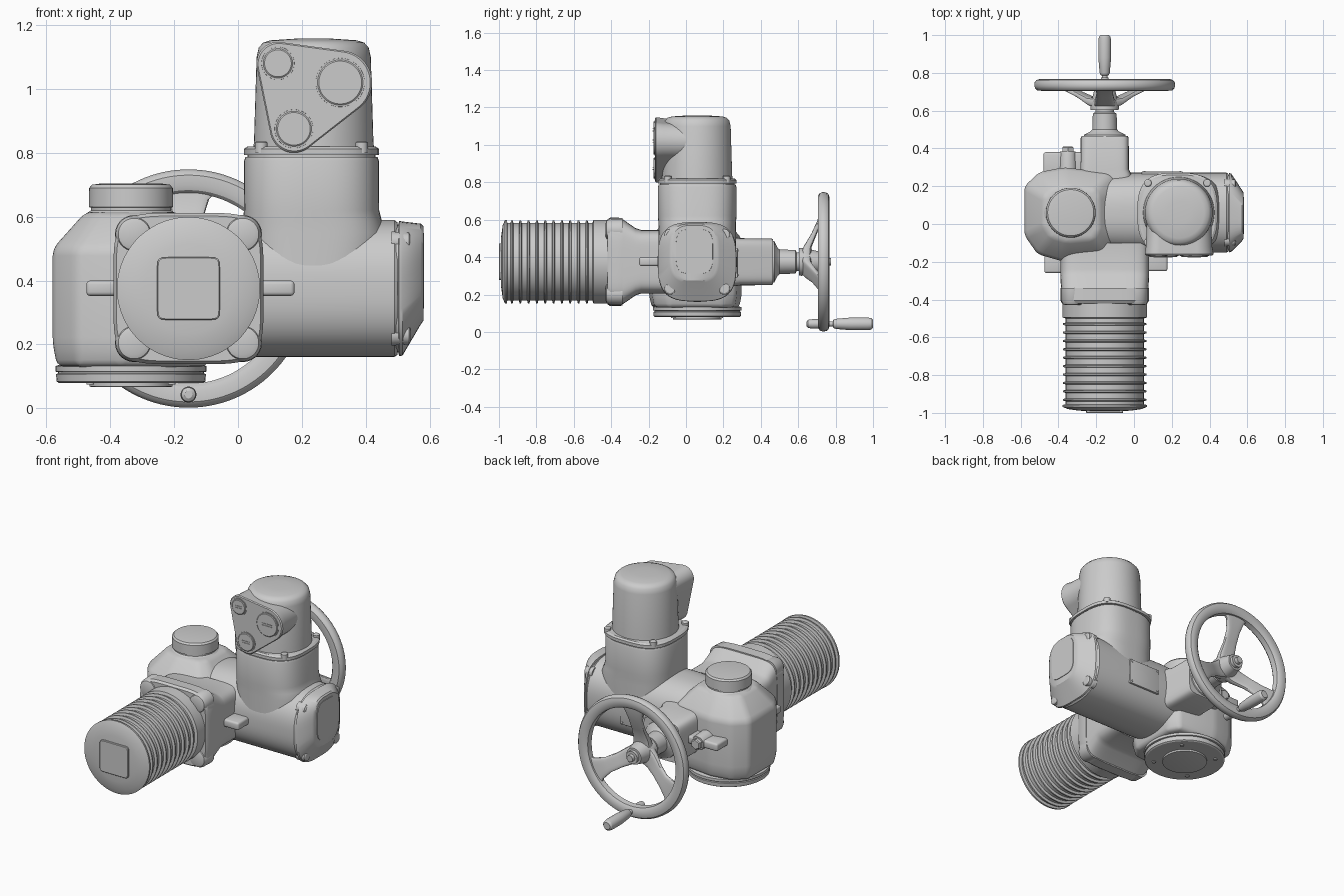
import bpy, bmesh
from math import sin, cos, pi, radians, copysign
from mathutils import Vector, Matrix
from mathutils.geometry import convex_hull_2d

if "Cube" in bpy.data.objects:
    bpy.data.objects.remove(bpy.data.objects["Cube"])


def place(axis, p, u, v):
    return {'x': (p, u, v), 'y': (u, p, v), 'z': (u, v, p)}[axis]


def oval(cu, cv, ru, rv, n=2, seg=64):
    """Superellipse outline: n=2 round, larger n squarer."""
    f = lambda t: copysign(abs(t) ** (2 / n), t)
    return [(cu + ru * f(cos((i + .5) * 2 * pi / seg)),
             cv + rv * f(sin((i + .5) * 2 * pi / seg))) for i in range(seg)]


def loft(name, rings, bevel=0, closed=False):
    """Skin equal-length rings of 3D points, capping both ends."""
    bm = bmesh.new()
    vs = [[bm.verts.new(p) for p in r] for r in rings]
    n = len(vs[0])
    pairs = list(zip(vs, vs[1:])) + ([(vs[-1], vs[0])] if closed else [])
    for a, b in pairs:
        for i in range(n):
            j = (i + 1) % n
            bm.faces.new((a[i], a[j], b[j], b[i]))
    if not closed:
        bm.faces.new(vs[0])
        bm.faces.new(vs[-1])
    if bevel:
        bmesh.ops.bevel(bm, geom=bm.edges[:], offset=bevel, segments=3,
                        profile=.5, affect='EDGES', clamp_overlap=True)
    bmesh.ops.recalc_face_normals(bm, faces=bm.faces[:])
    me = bpy.data.meshes.new(name)
    bm.to_mesh(me)
    bm.free()
    ob = bpy.data.objects.new(name, me)
    bpy.context.collection.objects.link(ob)
    return ob


def sections(name, axis, secs, n=2, seg=64):
    """secs: (position, cu, cv, ru, rv)"""
    return loft(name, [[place(axis, s[0], u, v) for u, v in oval(*s[1:], n, seg)] for s in secs])


def lathe(name, axis, cu, cv, prof, n=2, seg=64, closed=False):
    """prof: (position, radius)"""
    return loft(name, [[place(axis, p, u, v) for u, v in oval(cu, cv, r, r, n, seg)]
                       for p, r in prof], closed=closed)


def box(name, x0, x1, y0, y1, z0, z1, bevel=.01):
    return loft(name, [[(x0, y0, z), (x1, y0, z), (x1, y1, z), (x0, y1, z)] for z in (z0, z1)], bevel)


GX, CY = -.335, .06      # gear housing centre, body centre line
MX, AZ = -.155, .375     # motor and handwheel axis
CX = .23                 # terminal column centre

# Gear housing with faceted shoulders
outline = [(-.58, -.06), (-.58, .2), (-.5, .275), (-.37, .3), (-.12, .27),
           (-.08, .2), (-.08, -.1), (-.14, -.18), (-.37, -.2), (-.51, -.16)]
shrink = lambda s: [(GX + (x - GX) * s, CY + (y - CY) * s) for x, y in outline]
loft('gear_housing', [[(x, y, z) for x, y in shrink(s)]
                      for z, s in ((.13, .94), (.2, 1), (.5, 1), (.615, .58))], .022)
lathe('housing_top_cap', 'z', GX, CY, [(.57, .17), (.61, .14), (.62, .125), (.628, .125),
                                     (.63, .132), (.69, .131), (.7, .122), (.703, .1)])
lathe('output_flange', 'z', GX, CY, [(.079, .15), (.079, .225), (.084, .233), (.107, .235), (.109, .229),
                                   (.113, .229), (.115, .237), (.132, .237), (.136, .225)])
lathe('output_cover', 'z', GX, CY, [(.066, .12), (.068, .13), (.09, .13)])
for i in range(4):
    a = i * pi / 2 + pi / 4
    lathe(f'flange_bolt_{i}', 'z', GX + .18 * cos(a), CY + .18 * sin(a), [(.074, .012), (.09, .012)], seg=12)

# Horizontal control body, and its end cover
sections('control_body', 'x', [(-.4, CY, AZ, .18, .17), (-.25, CY, AZ, .2, .2),
                               (-.05, CY, AZ, .212, .214), (.49, CY, AZ, .212, .214),
                               (.5, CY, AZ, .205, .207)], 2.5)
sections('end_cover', 'x', [(.495, CY, AZ, .2, .2), (.502, CY, AZ, .2, .2), (.504, CY, AZ, .21, .212),
                            (.515, CY, AZ, .207, .21), (.572, .045, .42, .135, .158),
                            (.58, .045, .422, .122, .148)], 3.2)
sections('cover_window_face', 'x', [(.57, .045, .43, .1, .12), (.583, .045, .43, .098, .118)], 4)
for sy in (-1, 1):
    for sz in (-1, 1):
        lathe(f'cover_screw_{sy}_{sz}', 'x', CY + sy * .145, AZ + sz * .145,
              [(.48, .034), (.535, .03), (.54, .022)], seg=20)
box('rear_name_plate', .04, .26, .262, .277, .29, .45, .004)
for x in (.055, .245):
    for z in (.305, .435):
        lathe(f'plate_rivet_{x}_{z}', 'y', x, z, [(.27, .007), (.281, .005)], seg=10)

# Vertical terminal column with a flared foot
sections('terminal_column', 'z', [(.37, CX, CY, .21, .205), (.55, CX + .012, CY, .225, .208),
                                  (.585, CX + .004, CY, .217, .208), (.62, CX, CY, .212, .21),
                                  (.775, CX, CY, .211, .21), (.787, CX, CY, .207, .206)], 2.8)
sections('column_gasket', 'z', [(.78, CX, CY, .2, .2), (.8, CX, CY, .2, .2)], 2.8)
sections('plug_cover_flange', 'z', [(.793, CX, CY, .212, .211), (.812, CX, CY, .212, .211),
                                    (.82, CX, CY, .2, .2)], 3)
lathe('plug_cover', 'z', .237, CY, [(.8, .19), (.84, .187), (1.1, .179), (1.13, .172), (1.145, .158),
                                  (1.152, .135), (1.157, .06)])
for i in range(4):
    a = i * pi / 2 + pi / 4
    lathe(f'cover_bolt_{i}', 'z', CX + .222 * cos(a), CY + .222 * sin(a),
          [(.8, .02), (.832, .02), (.836, .014)], seg=16)

# Cable entry plate wrapped round three screw plugs
plugs = [(.125, 1.08, .046, .067), (.32, 1.02, .071, .1), (.175, .875, .055, .075)]


def wrapped(inset):
    pts = [Vector(p) for x, z, _, r in plugs for p in oval(x, z, r - inset, r - inset)]
    return [pts[i] for i in convex_hull_2d(pts)]


hull = wrapped(0)
mid = Vector((.22, .99))
loft('cable_entry', [[(mid.x + (p.x - mid.x) * s, y, mid.y + (p.y - mid.y) * s) for p in hull]
                     for y, s in ((.06, .93), (-.12, .97), (-.15, 1), (-.16, 1), (-.166, .97))])
for i, (x, z, r, _) in enumerate(plugs):
    lathe(f'plug_rim_{i}', 'y', x, z, [(-.15, r + .007), (-.169, r + .005)])
    lathe(f'plug_{i}', 'y', x, z, [(-.15, r), (-.172, r), (-.175, r - .004)])
    for s in (-1, 1):
        box(f'plug_slot_bar_{i}_{s}', x - r * .5, x + r * .5, -.178, -.17,
            z + s * .006 - .002, z + s * .006 + .002, 0)

# Motor: neck, mounting flange with corner bosses, finned barrel
sections('motor_neck', 'y', [(-.1, MX, AZ, .235, .17), (-.24, MX, AZ, .235, .17), (-.27, MX, AZ, .235, .18),
                             (-.335, MX, AZ, .232, .225), (-.35, MX, AZ, .232, .232)], 6)
sections('motor_flange', 'y', [(-.34, MX, AZ, .235, .235), (-.405, MX, AZ, .235, .237),
                               (-.42, MX, AZ, .226, .227)], 5)
for sx in (-1, 1):
    for sz in (-1, 1):
        lathe(f'flange_boss_{sx}_{sz}', 'y', MX + sx * .17, AZ + sz * .17,
              [(-.34, .06), (-.41, .058), (-.425, .05), (-.43, .036)], seg=32)
barrel = [(-.4, .224), (-.495, .224), (-.5, .207)]
for i in range(10):
    y = -.53 - i * .0445
    barrel += [(y + .008, .207), (y + .004, .222), (y - .004, .222), (y - .008, .207)]
barrel += [(-.955, .207), (-.958, .224), (-.968, .224), (-.98, .195), (-.988, .14), (-.992, .06)]
lathe('motor_barrel', 'y', MX, AZ, barrel)
sections('motor_end_plate', 'y', [(-.98, MX, AZ, .098, .098), (-.997, MX, AZ, .098, .098),
                                  (-1, MX, AZ, .095, .095)], 12)

# Lifting lugs on the housing, and the rear lug bolt
box('front_lug_left', -.475, -.36, -.26, -.15, .352, .4, .012)
box('front_lug_right', .05, .177, -.25, -.13, .352, .4, .012)
box('rear_lug', -.48, -.25, .24, .38, .352, .4, .012)
lathe('rear_lug_boss', 'y', -.35, AZ, [(.25, .05), (.37, .045), (.385, .04)], seg=32)
lathe('rear_lug_bolt', 'y', -.35, AZ, [(.38, .034), (.405, .034), (.41, .028)], seg=6)

# Handwheel drive housing and shaft
sections('handwheel_housing', 'y', [(.15, MX, AZ, .15, .135), (.265, MX, AZ, .14, .13), (.29, MX, AZ, .128, .126),
                                    (.455, MX, AZ, .127, .125), (.465, MX, AZ, .122, .12)], 6)
lathe('shaft_sleeve', 'y', MX, AZ, [(.45, .115), (.472, .11), (.49, .075), (.5, .066), (.585, .063),
                                  (.592, .05), (.61, .05)])
lathe('wheel_hub', 'y', MX, AZ, [(.603, .055), (.603, .074), (.62, .075), (.66, .068), (.71, .055), (.735, .05)])
lathe('hub_nut', 'y', MX, AZ, [(.73, .038), (.755, .038), (.755, .022), (.775, .02)], seg=24)

# Handwheel rim, three dished spokes and the turning handle
lathe('wheel_rim', 'y', MX, AZ, [(.722, .298), (.71, .308), (.705, .325), (.706, .355), (.715, .367), (.73, .373),
                               (.75, .371), (.762, .362), (.767, .345), (.764, .315), (.755, .302)],
      seg=96, closed=True)
for i in range(3):
    turn = Matrix.Rotation(i * 2 * pi / 3, 3, 'Y')
    rings = []
    for r, y, w, t in ((.03, .64, .06, .03), (.08, .65, .052, .022), (.15, .685, .044, .015),
                       (.22, .715, .046, .013), (.28, .73, .065, .013), (.315, .735, .1, .013)):
        rings.append([turn @ Vector((u * w, y + v * t, r)) + Vector((MX, 0, AZ))
                      for u, v in oval(0, 0, 1, 1, 4, 20)])
    loft(f'wheel_spoke_{i}', rings)
lathe('handle_boss', 'y', MX, .043, [(.645, .012), (.652, .022), (.675, .025), (.71, .025)], seg=24)
lathe('handle_grip', 'y', MX, .043, [(.76, .014), (.785, .014), (.788, .022), (.8, .027), (.88, .034),
                                   (.97, .034), (.99, .031), (1, .022)], seg=32)

# Smooth shading with crisp edges
for ob in bpy.context.collection.objects:
    ob.select_set(True)
    bpy.context.view_layer.objects.active = ob
bpy.ops.object.shade_smooth_by_angle(angle=radians(32))
